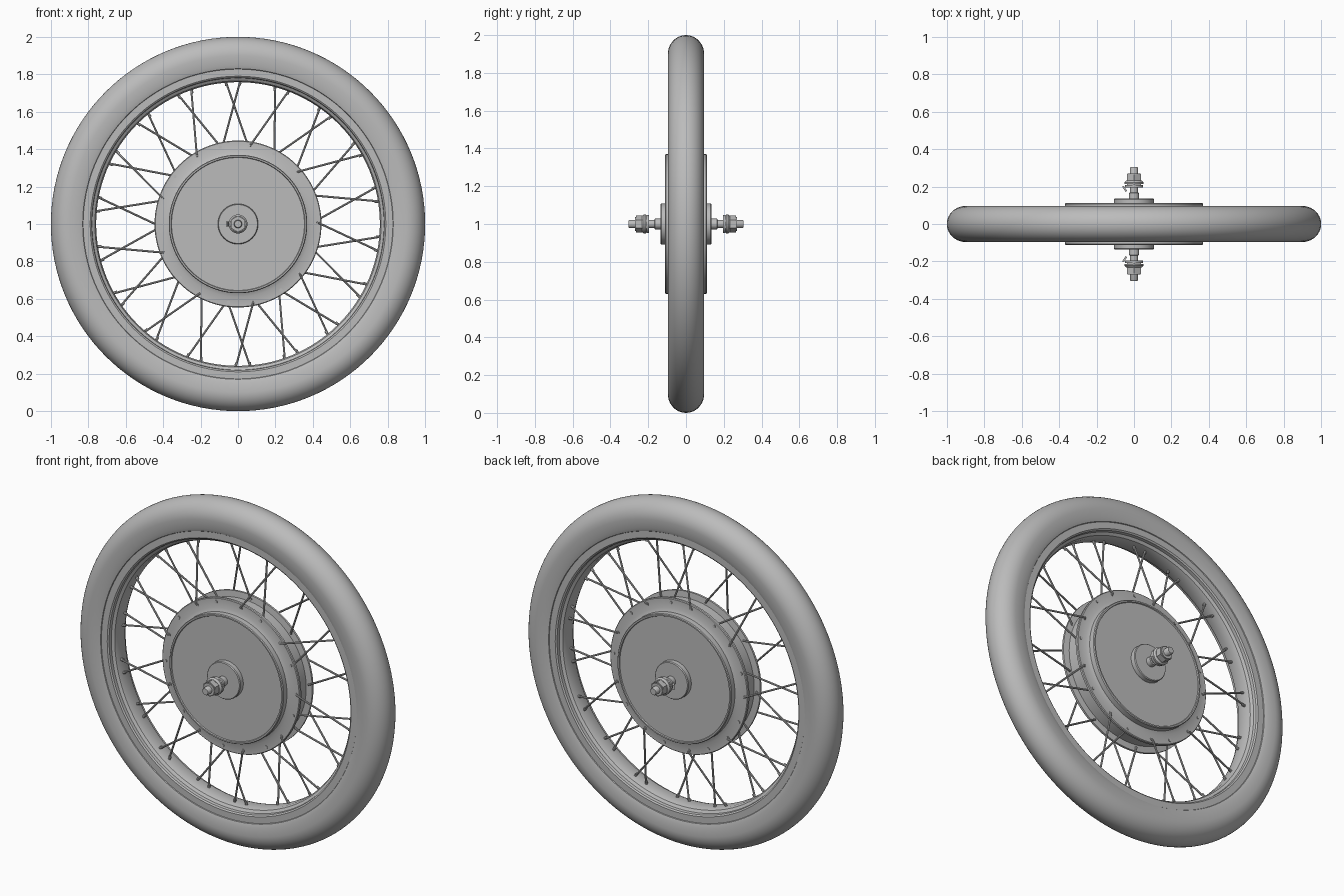
import bpy, bmesh
from math import sin, cos, pi, radians
from mathutils import Vector, Matrix

if "Cube" in bpy.data.objects:
    bpy.data.objects.remove(bpy.data.objects["Cube"])

grey = bpy.data.materials.new("satin_grey")
grey.use_nodes = True
COLOUR = (0.5, 0.5, 0.5, 1)
grey.diffuse_color = COLOUR
grey.node_tree.nodes["Principled BSDF"].inputs["Base Color"].default_value = COLOUR
CENTRE = Vector((0, 0, 1))


def finish(name, bm, angle=35):
    """Turn a bmesh into a shaded object sitting on the wheel centre."""
    bmesh.ops.remove_doubles(bm, verts=bm.verts, dist=1e-5)
    bmesh.ops.recalc_face_normals(bm, faces=bm.faces)
    mesh = bpy.data.meshes.new(name)
    bm.to_mesh(mesh)
    bm.free()
    mesh.materials.append(grey)
    ob = bpy.data.objects.new(name, mesh)
    ob.location = CENTRE
    bpy.context.collection.objects.link(ob)
    bpy.ops.object.select_all(action="DESELECT")
    ob.select_set(True)
    bpy.context.view_layer.objects.active = ob
    bpy.ops.object.shade_smooth_by_angle(angle=radians(angle))
    return ob


def lathe(name, profile, steps=96, closed=False):
    """Spin (radius, y) points round the axle."""
    bm = bmesh.new()
    verts = [bm.verts.new((r, y, 0)) for r, y in profile]
    pairs = list(zip(verts, verts[1:]))
    if closed:
        pairs.append((verts[-1], verts[0]))
    edges = [bm.edges.new(p) for p in pairs]
    bmesh.ops.spin(bm, geom=verts + edges, cent=(0, 0, 0), axis=(0, 1, 0),
                   angle=2 * pi, steps=steps, use_duplicate=False)
    return finish(name, bm)


def both_sides(half):
    """Mirror a half profile in y to a full one."""
    return half + [(r, -y) for r, y in reversed(half)]


def polar(radius, degrees, y):
    a = radians(degrees)
    return Vector((radius * sin(a), y, radius * cos(a)))


def rod(bm, a, b, radius, segments=8):
    d = b - a
    place = Matrix.Translation((a + b) / 2) @ d.to_track_quat("Z", "Y").to_matrix().to_4x4()
    bmesh.ops.create_cone(bm, cap_ends=True, segments=segments, radius1=radius,
                          radius2=radius, depth=d.length, matrix=place)


# Tyre: rounded tread, nearly flat side walls
crown = [(0.9 + 0.1 * sin(t * pi / 20), 0.096 * cos(t * pi / 20)) for t in range(10, -1, -1)]
lathe("tyre", both_sides([*crown, (0.85, 0.093), (0.83, 0.086), (0.82, 0.07)]), 128, True)

# Rim: side lips stepping in to a shallow well
lathe("rim", both_sides([(0.825, 0.06), (0.828, 0.082), (0.79, 0.082), (0.782, 0.076),
                         (0.78, 0.058), (0.765, 0.048), (0.758, 0.03)]), 128, True)

# Hub drum with a spoke flange and a raised cover on each side
lathe("hub_drum", both_sides([(0, 0.105), (0.355, 0.105), (0.358, 0.111), (0.366, 0.111),
                              (0.37, 0.106), (0.37, 0.075), (0.39, 0.066), (0.442, 0.066),
                              (0.446, 0.062), (0.446, 0.05), (0.41, 0.046)]))

# Spokes: crossed pairs, alternating between the two flanges
spokes, heads = bmesh.new(), bmesh.new()
for pair in range(18):
    side = -1 if pair % 2 else 1
    middle = 20 * pair - 2
    for lean in (-1, 1):
        angle = middle + 9 * lean
        hole = polar(0.422, angle, side * 0.058)
        inner = side * (0.042 if lean > 0 else 0.074)
        elbow = polar(0.427, angle, inner)
        rod(spokes, hole, elbow, 0.006)
        rod(spokes, elbow, polar(0.77, middle - 3 * lean, side * 0.012), 0.0055)
        rod(spokes, polar(0.74, middle - 2.7 * lean, side * 0.014),
            polar(0.77, middle - 3 * lean, side * 0.012), 0.0075)
        rod(heads, polar(0.422, angle, side * 0.06), polar(0.422, angle, side * 0.07), 0.009, 12)
finish("spokes", spokes)
finish("spoke_heads", heads)

# Axle and its fittings, repeated on each end
for side, label in ((-1, "front"), (1, "back")):
    lathe(label + "_boss", [(0, side * 0.1), (0.108, side * 0.1), (0.108, side * 0.131),
                            (0.104, side * 0.136), (0, side * 0.136)], 64)
    lathe(label + "_axle", [(0, side * 0.13), (0.028, side * 0.13), (0.028, side * 0.165),
                            (0.022, side * 0.168), (0.022, side * 0.298),
                            (0.018, side * 0.304), (0, side * 0.304)], 32)
    lathe(label + "_washer", [(0.02, side * 0.195), (0.048, side * 0.195),
                              (0.048, side * 0.208), (0.02, side * 0.208)], 40, True)
    lathe(label + "_nut_collar", [(0.02, side * 0.213), (0.051, side * 0.213),
                                  (0.051, side * 0.222), (0.042, side * 0.232),
                                  (0.02, side * 0.232)], 40, True)
    nut = bmesh.new()
    rod(nut, Vector((0, side * 0.205, 0)), Vector((0, side * 0.265, 0)), 0.044, 6)
    rod(nut, Vector((0, side * 0.262, 0)), Vector((0, side * 0.271, 0)), 0.036, 24)
    finish(label + "_nut", nut, 25)
    # Locking tab bent from the washer towards the hub
    tab = bmesh.new()
    place = (Matrix.Translation((-0.05, side * 0.188, 0))
             @ Matrix.Rotation(side * radians(35), 4, "Z")
             @ Matrix.Diagonal((0.01, 0.034, 0.026, 1)))
    bmesh.ops.create_cube(tab, size=1, matrix=place)
    finish(label + "_lock_tab", tab)
